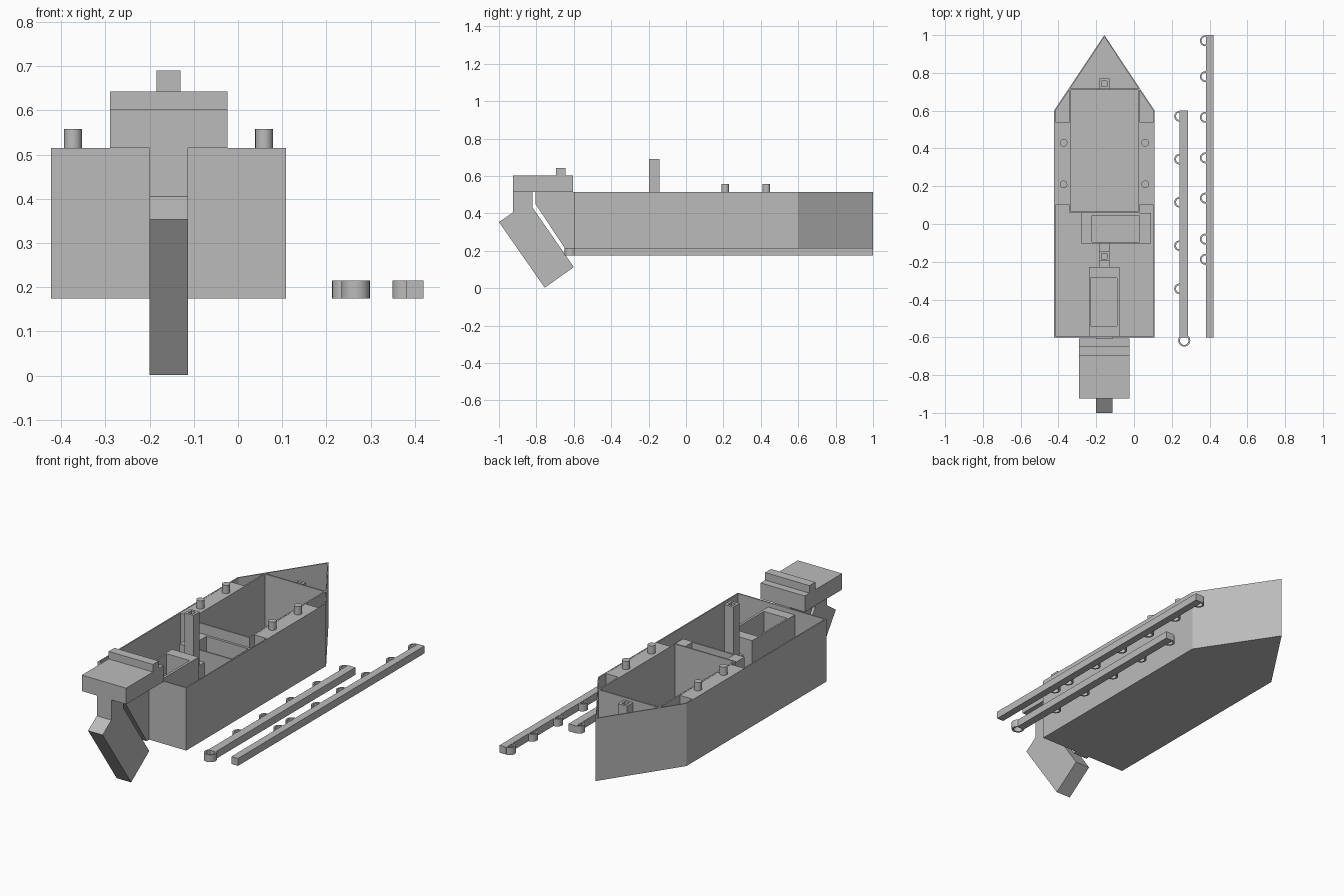
import bpy, bmesh, math

cube = bpy.data.objects.get("Cube")
if cube:
    bpy.data.objects.remove(cube, do_unlink=True)

grey = bpy.data.materials.new("plain_grey")
grey.use_nodes = True
COLOUR = (0.5, 0.5, 0.5, 1)
grey.diffuse_color = COLOUR
grey.node_tree.nodes["Principled BSDF"].inputs["Base Color"].default_value = COLOUR


def finish(name, bm, smooth=False):
    bmesh.ops.recalc_face_normals(bm, faces=bm.faces)
    mesh = bpy.data.meshes.new(name)
    bm.to_mesh(mesh)
    bm.free()
    mesh.materials.append(grey)
    obj = bpy.data.objects.new(name, mesh)
    bpy.context.collection.objects.link(obj)
    if smooth:
        bpy.ops.object.select_all(action='DESELECT')
        obj.select_set(True)
        bpy.context.view_layer.objects.active = obj
        bpy.ops.object.shade_smooth_by_angle(angle=math.radians(35))
    return obj


def prism(name, outline, low, high, axis='Z', smooth=False):
    """Solid extrusion of an outline along z, or of a (y, z) outline along x."""
    place = (lambda p, h: (p[0], p[1], h)) if axis == 'Z' else (lambda p, h: (h, p[0], p[1]))
    bm = bmesh.new()
    a = [bm.verts.new(place(p, low)) for p in outline]
    b = [bm.verts.new(place(p, high)) for p in outline]
    bm.faces.new(a)
    bm.faces.new(b)
    for i in range(len(a)):
        j = (i + 1) % len(a)
        bm.faces.new((a[i], a[j], b[j], b[i]))
    return finish(name, bm, smooth)


def tube(name, outer, inner, low, high, smooth=False):
    """Upright wall between two outlines with the same point count."""
    bm = bmesh.new()
    loops = [[bm.verts.new((x, y, z)) for x, y in line]
             for line, z in ((outer, low), (outer, high), (inner, high), (inner, low))]
    for k in range(4):
        a, b = loops[k], loops[(k + 1) % 4]
        for i in range(len(a)):
            j = (i + 1) % len(a)
            bm.faces.new((a[i], a[j], b[j], b[i]))
    return finish(name, bm, smooth)


def rect(x0, x1, y0, y1):
    return [(x0, y0), (x1, y0), (x1, y1), (x0, y1)]


def circle(x, y, r, n=24):
    return [(x + r * math.cos(math.tau * i / n), y + r * math.sin(math.tau * i / n))
            for i in range(n)]


CX, HALF = -0.157, 0.266          # hull centre line and half width
BASE, FLOOR, RIM = 0.175, 0.187, 0.515


def hull_outline(t):
    return [(CX - HALF + t, -0.6 + t), (CX + HALF - t, -0.6 + t),
            (CX + HALF - t, 0.6), (CX, 1 - 1.5 * t), (CX - HALF + t, 0.6)]


# Hull shell
tube("hull_wall", hull_outline(0), hull_outline(0.007), BASE, RIM)
prism("hull_floor", hull_outline(0.001), BASE, FLOOR)

# Cargo hold and side decks with pegs
tube("hold_wall", rect(CX - .185, CX + .185, .058, .717),
     rect(CX - .177, CX + .177, .066, .709), FLOOR, RIM)
for side, label in ((-1, "right"), (1, "left")):
    xs = sorted((CX + side * 0.184, CX + side * 0.262))
    prism(f"{label}_side_deck", rect(*xs, 0.1, 0.54), FLOOR, RIM - 0.001)
    for y in (0.21, 0.43):
        prism(f"{label}_deck_peg", circle(CX + side * 0.216, y, 0.02), 0.5, 0.558, smooth=True)

# Bow bracket and mast, both with a square socket
for name, y, top in (("bow_bracket", 0.743, 0.5), ("mast", -0.17, 0.69)):
    tube(name, rect(CX - .027, CX + .027, y - .027, y + .027),
         rect(CX - .014, CX + .014, y - .014, y + .014), FLOOR, top)
prism("mast_front_step", rect(CX - .027, CX + .027, -.23, -.197), FLOOR, 0.4)
prism("mast_rear_step", rect(CX - .027, CX + .027, -.143, -.098), FLOOR, 0.4)

# Open equipment boxes
for name, outer, inner, top in (
        ("middle_box", rect(-.28, .09, -.103, .058), rect(-.222, .03, -.095, .045), 0.46),
        ("stern_box", rect(-.238, -.077, -.594, -.227), rect(-.229, -.09, -.54, -.285), 0.49)):
    tube(name, outer, inner, FLOOR, top)
    prism(name + "_base", inner, FLOOR, 0.3)

# Stern mounting plate, ridge, fixed bracket and slanted leg
prism("stern_plate", rect(-.29, -.024, -.925, -.605), RIM, 0.602)
prism("stern_plate_ridge", rect(-.29, -.024, -.695, -.645), 0.602, 0.643)
prism("stern_bracket", [(-.805, RIM), (-.805, .45), (-.622, BASE), (-.6, BASE), (-.6, RIM)],
      -.2, -.113, 'X')
prism("slanted_leg", [(-.925, RIM), (-.925, .405), (-1, .353), (-.755, .002),
                      (-.6, .113), (-.82, .43), (-.82, RIM)], -.2, -.113, 'X')

# Loose rails with rows of rings
RAIL_TOP = 0.215


def ring(name, x, y, r):
    tube(name, circle(x, y, r), circle(x, y, r - 0.009), BASE, RAIL_TOP, True)


prism("short_rail", rect(.241, .285, -.6, .6), BASE, RAIL_TOP)
for y in (0.57, 0.343, 0.115, -0.115, -0.343):
    ring("short_rail_ring", 0.241, y, 0.028)
ring("short_rail_end_ring", 0.266, -0.617, 0.032)

prism("long_rail", rect(.38, .42, -.6, 1), BASE, RAIL_TOP)
for y in (0.97, 0.78, 0.565, 0.35, 0.137, -0.08, -0.187):
    ring("long_rail_ring", 0.378, y, 0.029)
